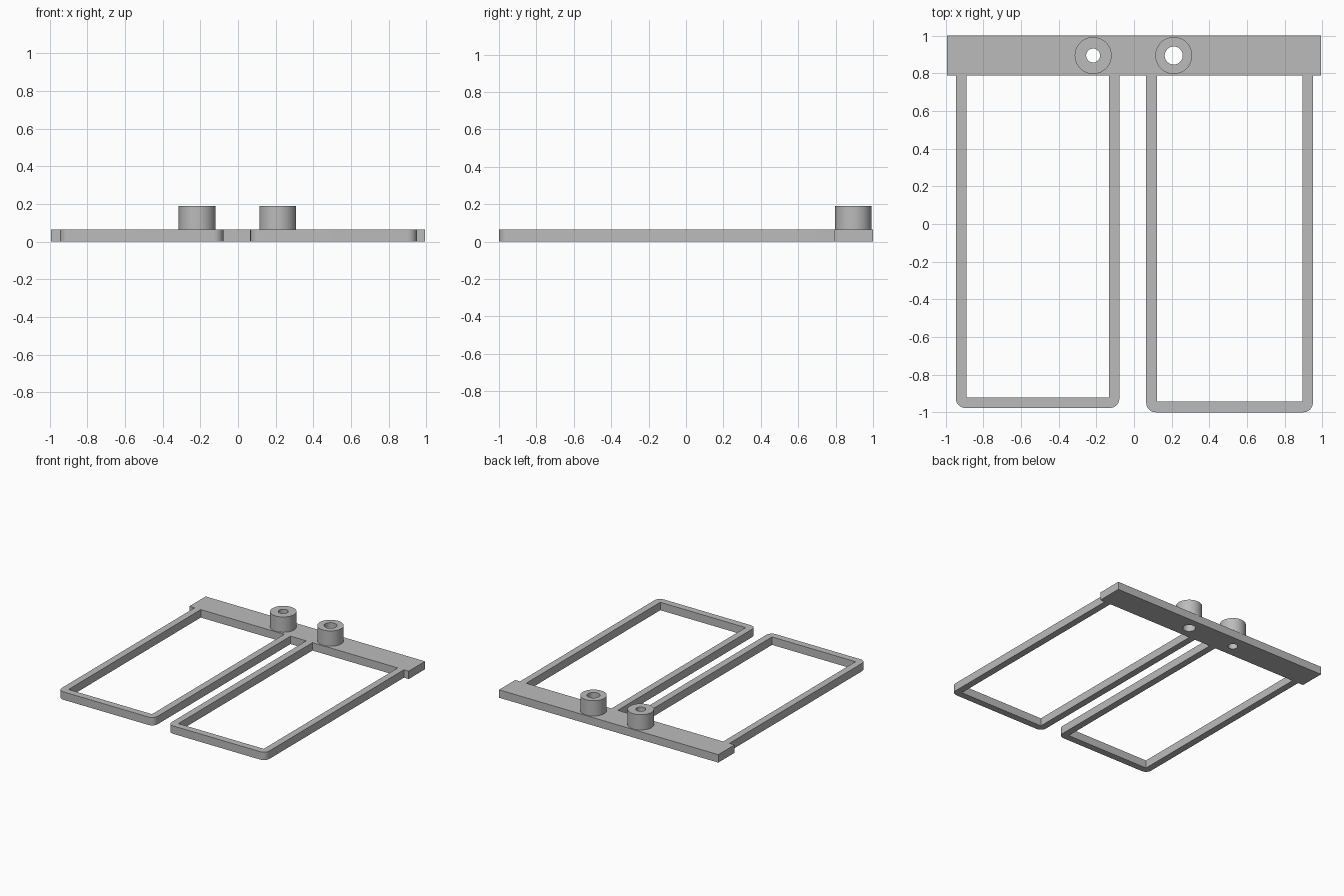
import bpy, bmesh
from math import cos, sin, pi, radians

cube = bpy.data.objects.get("Cube")
if cube:
    bpy.data.objects.remove(cube)

grey = bpy.data.materials.new("plain grey")
grey.use_nodes = True
colour = (0.5, 0.5, 0.5, 1)
grey.diffuse_color = colour
grey.node_tree.nodes["Principled BSDF"].inputs["Base Color"].default_value = colour

THICK = 0.065    # plate thickness
BOSS_TOP = 0.19
BAR_FRONT = 0.79
BOSS_Y = 0.895


def arc(cx, cy, r, start, end, n):
    """Points along an arc, angles in degrees."""
    return [(cx + r * cos(radians(start + (end - start) * i / n)),
             cy + r * sin(radians(start + (end - start) * i / n))) for i in range(n + 1)]


def circle(cx, cy, r, n=64):
    return arc(cx, cy, r, 0, 360, n)[:-1]


def plate(name, loops, z0, z1):
    """Extrude a flat outline, with optional holes, from z0 to z1."""
    bm = bmesh.new()
    edges = []
    for loop in loops:
        verts = [bm.verts.new((x, y, z0)) for x, y in loop]
        edges += [bm.edges.new((a, b)) for a, b in zip(verts, verts[1:] + verts[:1])]
    bmesh.ops.triangle_fill(bm, edges=edges, use_beauty=True)
    top = bmesh.ops.extrude_face_region(bm, geom=bm.faces[:], use_keep_orig=True)
    moved = [v for v in top["geom"] if isinstance(v, bmesh.types.BMVert)]
    bmesh.ops.translate(bm, verts=moved, vec=(0, 0, z1 - z0))
    bmesh.ops.recalc_face_normals(bm, faces=bm.faces[:])
    mesh = bpy.data.meshes.new(name)
    bm.to_mesh(mesh)
    bm.free()
    mesh.materials.append(grey)
    obj = bpy.data.objects.new(name, mesh)
    bpy.context.collection.objects.link(obj)
    bpy.ops.object.select_all(action="DESELECT")
    obj.select_set(True)
    bpy.context.view_layer.objects.active = obj
    bpy.ops.object.shade_smooth_by_angle(angle=radians(30))
    return obj


def u_frame(name, x0, x1, y0, wall=0.056, r=0.05):
    """Open U-shaped frame with rounded outer corners, joining the bar."""
    outline = [(x0, BAR_FRONT)]
    outline += arc(x0 + r, y0 + r, r, 180, 270, 10)
    outline += arc(x1 - r, y0 + r, r, 270, 360, 10)
    outline += [(x1, BAR_FRONT), (x1 - wall, BAR_FRONT), (x1 - wall, y0 + wall),
                (x0 + wall, y0 + wall), (x0 + wall, BAR_FRONT)]
    return plate(name, [outline], 0, THICK)


# Bosses: side, centre x, hole radius
bosses = [("right", -0.217, 0.037), ("left", 0.211, 0.048)]

# Mounting bar with through holes
bar = [(-0.993, BAR_FRONT), (0.993, BAR_FRONT), (0.993, 1), (-0.993, 1)]
plate("mounting_bar", [bar] + [circle(x, BOSS_Y, r) for _, x, r in bosses], 0, THICK)

# Hollow bosses on the bar
for side, x, r in bosses:
    plate(side + "_boss", [circle(x, BOSS_Y, 0.098), circle(x, BOSS_Y, r)], THICK, BOSS_TOP)

# Two loop frames
u_frame("right_frame", -0.946, -0.078, -0.977)
u_frame("left_frame", 0.065, 0.95, -1.0)
